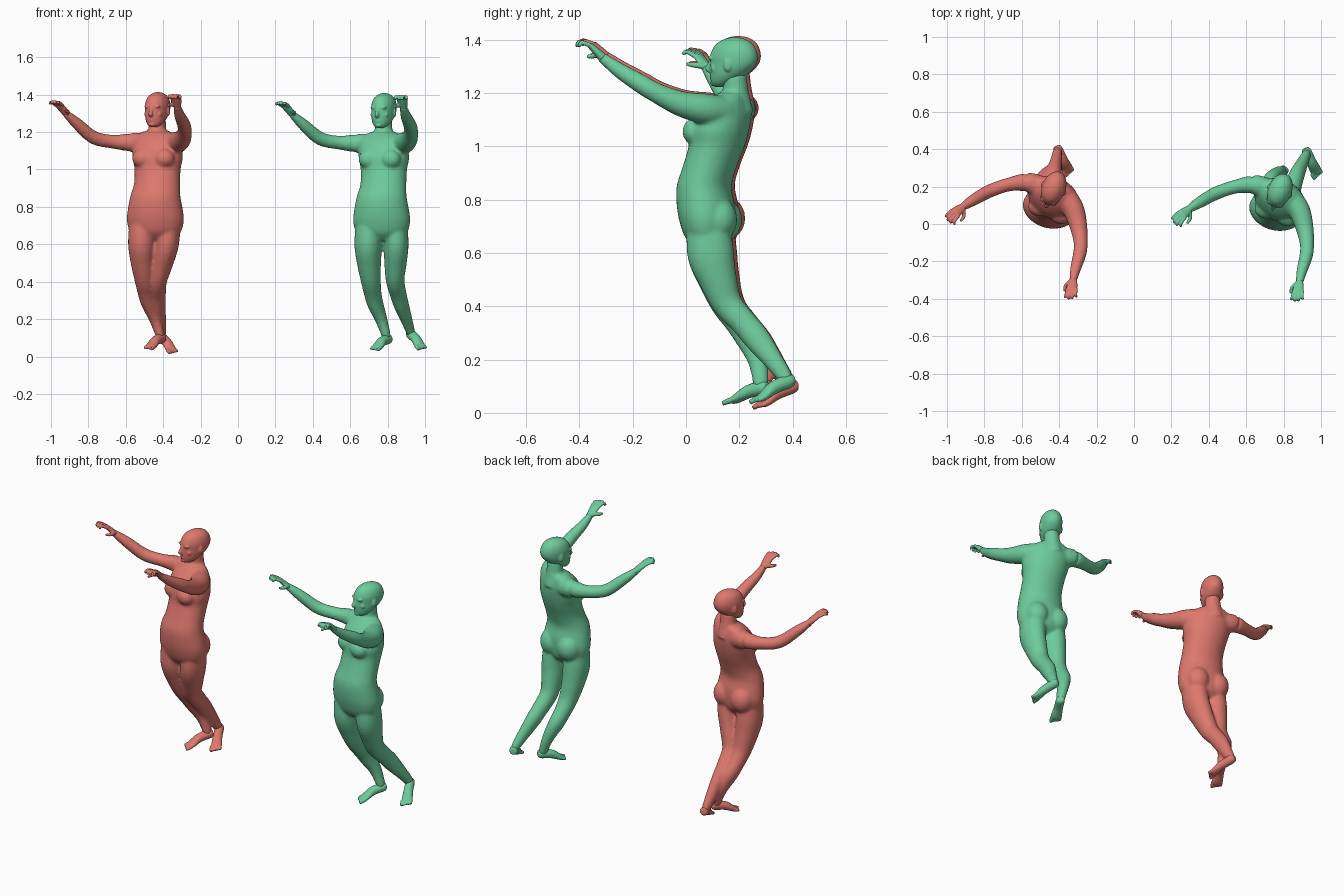
import bpy, bmesh, math
from mathutils import Vector, Matrix

cube = bpy.data.objects.get("Cube")
if cube:
    bpy.data.objects.remove(cube)

UP = Vector((0, 0, 1))


def material(name, rgb):
    m = bpy.data.materials.new(name)
    m.use_nodes = True
    m.diffuse_color = (*rgb, 1)
    m.node_tree.nodes["Principled BSDF"].inputs["Base Color"].default_value = (*rgb, 1)
    return m


def resample(rows, steps=5):
    """Catmull-Rom smoothing of rows of numbers."""
    out = []
    for i in range(len(rows) - 1):
        p = [rows[max(0, min(len(rows) - 1, i + k))] for k in (-1, 0, 1, 2)]
        for s in range(steps):
            t = s / steps
            out.append([b + t * (c - a + t * (2 * a - 5 * b + 4 * c - d
                        + t * (3 * (b - c) + d - a))) / 2 for a, b, c, d in zip(*p)])
    return out + [list(rows[-1])]


def loft(bm, rings, n=20):
    """Closed skin through ellipses given as (centre, half axis u, half axis v)."""
    loops = [[bm.verts.new(c + u * math.cos(k * math.tau / n) + v * math.sin(k * math.tau / n))
              for k in range(n)] for c, u, v in rings]
    for a, b in zip(loops, loops[1:]):
        for k in range(n):
            bm.faces.new((a[k], a[(k + 1) % n], b[(k + 1) % n], b[k]))
    bm.faces.new(loops[0][::-1])
    bm.faces.new(loops[-1])


def tube(bm, rows, side=(1, 0, 0)):
    """Limb through rows (x, y, z, half width[, half depth])."""
    rows = resample([(*r, r[3]) if len(r) == 4 else r for r in rows])
    pts = [Vector(r[:3]) for r in rows]
    rings = []
    for i, r in enumerate(rows):
        t = (pts[min(i + 1, len(pts) - 1)] - pts[max(i - 1, 0)]).normalized()
        u = Vector(side)
        u = (u - t * u.dot(t)).normalized()
        rings.append((pts[i], u * r[3], t.cross(u) * r[4]))
    loft(bm, rings)


def stack(bm, rows):
    """Horizontal ellipses (x, y, z, half width, half depth, yaw in degrees)."""
    rings = []
    for x, y, z, a, b, yaw in resample(rows):
        u, f = axes(yaw)
        rings.append((Vector((x, y, z)), u * a, -f * b))
    loft(bm, rings, 32)


def axes(yaw):
    """Sideways and forward directions of a turned part."""
    w = math.radians(yaw)
    u = Vector((math.cos(w), math.sin(w), 0))
    return u, Vector((u.y, -u.x, 0))


def ball(bm, centre, size, yaw=0):
    m = Matrix.Translation(centre) @ Matrix.Rotation(math.radians(yaw), 4, 'Z') @ Matrix.Diagonal((*size, 1))
    bmesh.ops.create_uvsphere(bm, u_segments=20, v_segments=12, radius=1, matrix=m)


def finish(bm, name, mat, shift, voxel, smooth):
    """Fuse the overlapping pieces into one smooth skin."""
    bmesh.ops.recalc_face_normals(bm, faces=bm.faces[:])
    me = bpy.data.meshes.new(name)
    bm.to_mesh(me)
    bm.free()
    me.materials.append(mat)
    me.shade_smooth()
    ob = bpy.data.objects.new(name, me)
    bpy.context.collection.objects.link(ob)
    ob.location = shift
    r = ob.modifiers.new("fuse", 'REMESH')
    r.mode, r.voxel_size, r.use_smooth_shade = 'VOXEL', voxel, True
    s = ob.modifiers.new("soften", 'SMOOTH')
    s.factor, s.iterations = 0.5, smooth


# Limb rows, from the trunk outwards
RIGHT_LEG = [(.70, .085, .72, .07, .08), (.695, .092, .6, .073, .088), (.70, .118, .5, .064, .073),
             (.71, .15, .41, .054, .058), (.72, .195, .34, .047, .05), (.735, .235, .28, .043, .05),
             (.765, .268, .2, .033, .038), (.79, .28, .12, .025, .03), (.795, .28, .09, .022, .026)]
LEFT_LEG = [(.835, .085, .72, .07, .08), (.845, .092, .6, .067, .088), (.842, .12, .5, .06, .072),
            (.84, .155, .41, .05, .057), (.855, .215, .34, .045, .05), (.872, .265, .28, .041, .05),
            (.9, .325, .2, .032, .038), (.92, .367, .14, .025, .03), (.925, .372, .115, .022, .026)]
RIGHT_FOOT = [(.812, .305, .095, .018, .018), (.802, .29, .093, .026, .026), (.77, .235, .08, .027, .025),
              (.748, .19, .053, .033, .017), (.738, .172, .045, .032, .012)]
LEFT_FOOT = [(.915, .405, .122, .018, .018), (.924, .385, .118, .026, .026), (.95, .33, .095, .027, .025),
             (.97, .29, .062, .031, .017), (.977, .272, .052, .029, .012)]
RIGHT_ARM = [(.70, .19, 1.13, .06), (.64, .21, 1.14, .052), (.545, .2, 1.143, .037), (.44, .165, 1.165, .036),
             (.35, .115, 1.24, .031), (.295, .08, 1.29, .021), (.285, .073, 1.3, .02)]
LEFT_ARM = [(.84, .14, 1.13, .06), (.885, .07, 1.14, .058), (.912, -.02, 1.16, .048), (.925, -.11, 1.20, .038),
            (.92, -.17, 1.235, .036), (.898, -.25, 1.285, .029), (.885, -.31, 1.33, .021), (.884, -.32, 1.34, .02)]


def build_body(mat, shift, swing):
    bm = bmesh.new()
    stack(bm, [(.76, .085, .62, .08, .05, -8), (.768, .085, .66, .135, .088, -8), (.768, .08, .72, .153, .104, -8),
               (.768, .074, .78, .148, .108, -8), (.768, .068, .85, .135, .102, -10), (.777, .088, .92, .124, .1, -14),
               (.78, .115, 1.0, .126, .103, -18), (.78, .125, 1.06, .138, .108, -20),
               (.776, .14, 1.12, .134, .1, -22), (.775, .158, 1.17, .118, .075, -22), (.775, .175, 1.2, .07, .05, -22)])
    for s in (-1, 1):
        u, f = axes(-20)
        ball(bm, Vector((.78, .12, 1.055)) + u * s * .062 + f * .066, (.056, .05, .052), -20)
        u, f = axes(-8)
        ball(bm, Vector((.768, .08, .725)) + u * s * .066 - f * .052, (.07, .07, .08), -8)
    tube(bm, [(.778, .2, 1.12, .055), (.778, .188, 1.2, .048), (.78, .182, 1.27, .045)])
    for rows in (RIGHT_LEG, swing(LEFT_LEG), RIGHT_ARM, LEFT_ARM):
        tube(bm, rows)
    finish(bm, "body", mat, shift, .009, 4)


def build_head(mat, shift):
    bm = bmesh.new()
    yaw = -22
    u, f = axes(yaw)
    base = Vector((.78, .178, 0))

    def at(side, fwd, z):
        return base + u * side + f * fwd + UP * z

    skull = [(1.222, .055, .018, .018), (1.234, .046, .036, .038), (1.255, .03, .05, .06), (1.28, .014, .058, .079),
             (1.31, .001, .062, .091), (1.345, -.002, .063, .092), (1.38, -.004, .052, .075),
             (1.4, -.006, .031, .046), (1.408, -.006, .012, .018)]
    stack(bm, [(*at(0, fwd, z).xy, z, a, b, yaw) for z, fwd, a, b in skull])
    # nose, lips, brow, chin
    tube(bm, [(*at(0, .086, 1.33), .008), (*at(0, .096, 1.31), .008), (*at(0, .102, 1.292), .012),
              (*at(0, .092, 1.284), .011)], u)
    ball(bm, at(0, .084, 1.266), (.02, .01, .005), yaw)
    ball(bm, at(0, .084, 1.256), (.018, .01, .006), yaw)
    ball(bm, at(0, .08, 1.236), (.017, .013, .011), yaw)
    for s in (-1, 1):
        ball(bm, at(s * .026, .079, 1.332), (.021, .01, .007), yaw)
        ball(bm, at(s * .035, .064, 1.292), (.016, .014, .014), yaw)
        ball(bm, at(s * .063, -.002, 1.305), (.007, .016, .025), yaw + s * 15)
    finish(bm, "head", mat, shift, .005, 3)


def build_hand(name, mat, shift, wrist, knuckle, tip, side, thumb):
    bm = bmesh.new()
    wrist, knuckle, tip, side = (Vector(v) for v in (wrist, knuckle, tip, side))
    side.normalize()
    tube(bm, [(*wrist, .02, .018), (*wrist.lerp(knuckle, .5), .027, .015), (*knuckle, .03, .012)], side)
    reach = tip - knuckle
    lift = (knuckle - wrist) * .35
    for i, length in enumerate((.85, 1, .97, .8)):
        k = (i - 1.5) * -thumb
        start = knuckle + side * k * .015
        mid = start + (reach * .5 + lift) * length + side * k * .003
        tube(bm, [(*start, .009), (*mid, .008), (*(start + reach * length + side * k * .006), .0065)], side)
    root = wrist.lerp(knuckle, .25) + side * thumb * .016
    tube(bm, [(*root, .012), (*(root + side * thumb * .02 + reach * .4), .01),
              (*(root + side * thumb * .022 + reach * .95), .007)], UP)
    finish(bm, name, mat, shift, .004, 2)


def build_foot(name, mat, shift, rows, big_toe):
    bm = bmesh.new()
    ahead = (Vector(rows[-1][:3]) - Vector(rows[1][:3])).normalized()
    side = ahead.cross(UP).normalized()
    tube(bm, rows, side)
    ball_of_foot = Vector(rows[-1][:3])
    for i in range(5):
        start = ball_of_foot + side * big_toe * (.024 - i * .0125) - ahead * .008
        end = start + ahead * (.036 - i * .004)
        r = .011 if i == 0 else .008
        tube(bm, [(*start, r), (*end, r * .85)], side)
    finish(bm, name, mat, shift, .004, 2)


def build_figure(mat, shift, swing):
    build_body(mat, shift, swing)
    build_head(mat, shift)
    build_hand("right_hand", mat, shift, (.295, .08, 1.29), (.255, .048, 1.338), (.222, .0, 1.345), (.75, -.6, 0), 1)
    build_hand("left_hand", mat, shift, (.885, -.31, 1.33), (.877, -.358, 1.378), (.87, -.41, 1.372), (1, 0, 0), -1)
    build_foot("right_foot", mat, shift, RIGHT_FOOT, -1)
    build_foot("left_foot", mat, shift, swing(LEFT_FOOT), 1)


def swing_in(rows):
    """Bring the left leg inwards and slightly lower."""
    out = []
    for x, y, z, a, b in rows:
        t = min(1, max(0, (.68 - z) / .54))
        out.append((x - .12 * t, y, z - .025 * t, a, b))
    return out


build_figure(material("green", (.155, .60, .33)), (0, 0, 0), lambda rows: rows)
build_figure(material("coral red", (.73, .19, .155)), (-1.21, .012, .005), swing_in)
